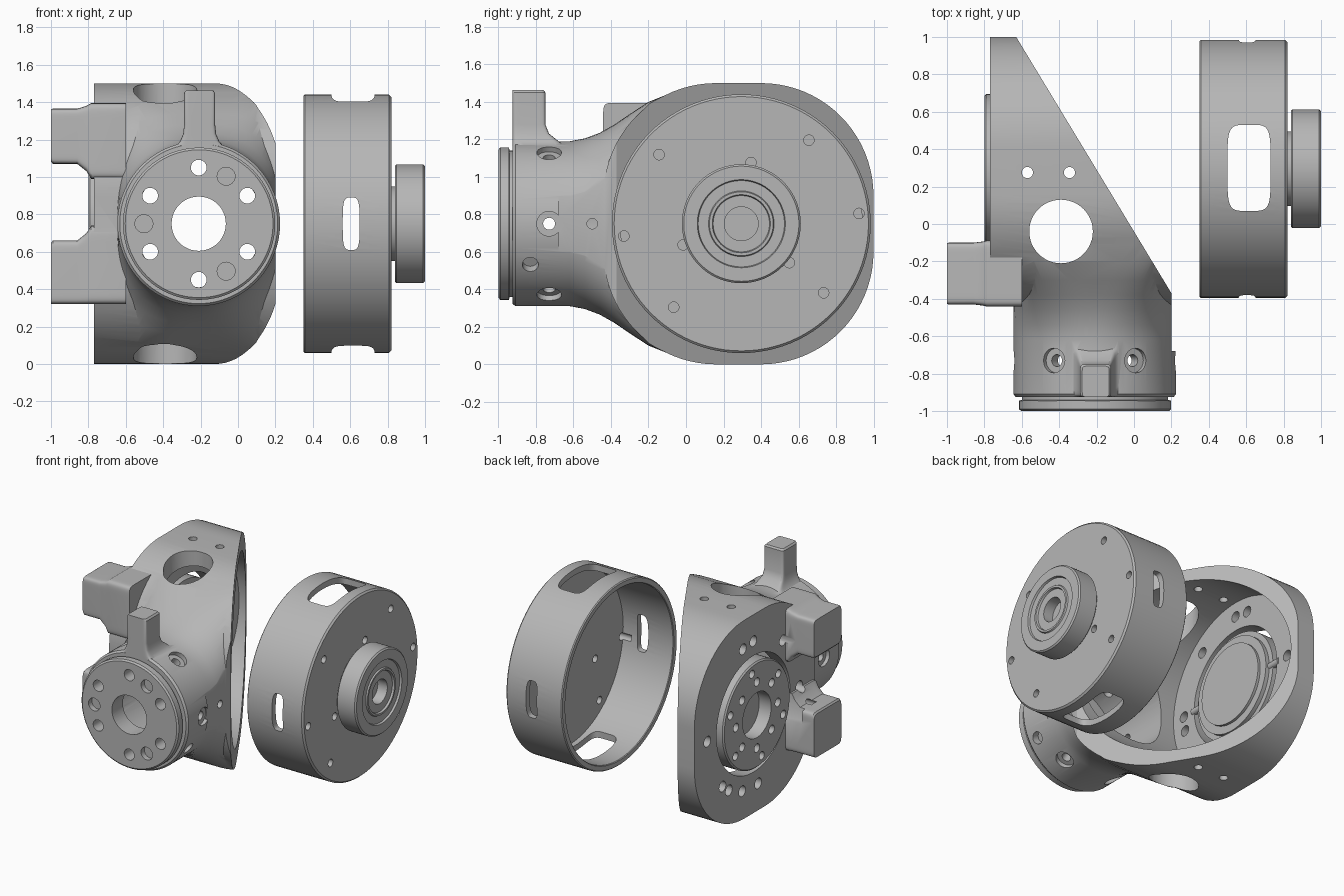
import bpy, bmesh, math
from math import cos, sin, pi, radians
from mathutils import Vector

if "Cube" in bpy.data.objects:
    bpy.data.objects.remove(bpy.data.objects["Cube"])

metal = bpy.data.materials.new("plain grey metal")
metal.use_nodes = True
GREY = (0.47, 0.47, 0.47, 1)
metal.diffuse_color = GREY
metal.node_tree.nodes["Principled BSDF"].inputs["Base Color"].default_value = GREY

CY, CZ = 0.295, 0.75      # drum axis (runs along x)
NX = -0.21                # neck axis (runs along y)


def place(axis, t, u, v):
    return Vector({"x": (t, u, v), "y": (u, t, v), "z": (u, v, t)}[axis])


def finish(name, bm):
    bmesh.ops.remove_doubles(bm, verts=bm.verts, dist=1e-5)
    bmesh.ops.recalc_face_normals(bm, faces=bm.faces)
    mesh = bpy.data.meshes.new(name)
    bm.to_mesh(mesh)
    bm.free()
    ob = bpy.data.objects.new(name, mesh)
    bpy.context.collection.objects.link(ob)
    return ob


def skin(name, rings):
    """Closed solid through a list of matching rings."""
    bm = bmesh.new()
    rows = [[bm.verts.new(p) for p in ring] for ring in rings]
    n = len(rows[0])
    for a, b in zip(rows, rows[1:]):
        for i in range(n):
            bm.faces.new((a[i], a[(i + 1) % n], b[(i + 1) % n], b[i]))
    bm.faces.new(rows[0])
    bm.faces.new(rows[-1])
    return finish(name, bm)


def prism(name, axis, pts, a, b):
    return skin(name, [[place(axis, t, u, v) for u, v in pts] for t in (a, b)])


def loft(name, axis, rows, seg=64):
    """Rows of (position, centre u, centre v, half u, half v, squareness)."""
    def power(c, n):
        return math.copysign(abs(c) ** (2 / n), c)
    rings = []
    for t, cu, cv, hu, hv, n in rows:
        angles = [2 * pi * (i + 0.5) / seg for i in range(seg)]
        rings.append([place(axis, t, cu + hu * power(cos(a), n),
                            cv + hv * power(sin(a), n)) for a in angles])
    return skin(name, rings)


def lathe(name, axis, cu, cv, profile, steps=96):
    """Spin (position, radius) points that start and end on the axis."""
    bm = bmesh.new()
    vs = [bm.verts.new(place(axis, t, cu + r, cv)) for t, r in profile]
    es = [bm.edges.new(e) for e in zip(vs, vs[1:])]
    bmesh.ops.spin(bm, geom=vs + es, cent=place(axis, 0, cu, cv),
                   axis=place(axis, 1, 0, 0), angle=2 * pi, steps=steps)
    return finish(name, bm)


def rod(p, q, r, seg=24):
    p, q = Vector(p), Vector(q)
    rot = (q - p).to_track_quat("Z", "Y")
    ring = [rot @ Vector((r * cos(2 * pi * i / seg), r * sin(2 * pi * i / seg), 0))
            for i in range(seg)]
    return skin("rod", [[c + v for v in ring] for c in (p, q)])


def combine(ob, tools, operation="DIFFERENCE"):
    bpy.context.view_layer.objects.active = ob
    for tool in tools:
        mod = ob.modifiers.new("cut", "BOOLEAN")
        mod.operation, mod.solver, mod.object = operation, "EXACT", tool
        bpy.ops.object.modifier_apply(modifier=mod.name)
        bpy.data.objects.remove(tool)


def around_drum(angle, radius):
    a = radians(angle)
    return CY + radius * cos(a), CZ + radius * sin(a)


def holes_x(angles, radius, size, a, b):
    return [rod((a, *around_drum(d, radius)), (b, *around_drum(d, radius)), size, 20)
            for d in angles]


# Housing shell: rounded block, flared neck, front flange, tab and feet
R = 0.6
outline = []
for k, (cy, cz) in enumerate([(0.4, 0.9), (0.16, 0.9), (0.16, 0.6), (0.4, 0.6)]):
    outline += [(cy + R * cos(a), cz + R * sin(a))
                for a in [pi / 2 * (k + i / 20) for i in range(21)]]
housing = prism("housing", "x", outline, -0.77, 0.3)

neck = loft("neck", "y", [(y, NX, CZ, w, h, n) for y, w, h, n in [
    (-0.925, .422, .427, 2), (-0.91, .435, .44, 2), (-0.62, .435, .44, 2),
    (-0.54, .435, .455, 2.15), (-0.46, .435, .485, 2.5), (-0.38, .435, .53, 3),
    (-0.3, .435, .585, 4), (-0.2, .435, .65, 6), (-0.1, .435, .69, 8)]], 96)
tab = loft("tab", "z", [(z, NX + .005, (back - .925) / 2, w, (back + .925) / 2, 10)
                        for z, w, back in [
    (1.0, .16, -.58), (1.15, .14, -.63), (1.19, .105, -.68), (1.23, .088, -.73),
    (1.28, .083, -.75), (1.45, .083, -.75), (1.462, .072, -.76)]])
feet = []
for low, high, low_in, high_in in [(1.07, 1.365, .08, .03), (.32, .66, .0, .08)]:
    rows = []
    for x, k in [(-.6, 1), (-.785, 1), (-.81, .5), (-.86, 0), (-.99, 0), (-1, -.15)]:
        a, b = low - low_in * k, high + high_in * k
        rows.append((x, -.265, (a + b) / 2, .165 + .012 * k, (b - a) / 2, 12))
    feet.append(loft("foot", "x", rows))
flange = lathe("flange", "y", NX + .002, CZ, [
    (-1, 0), (-1, .395), (-.99, .407), (-.945, .407), (-.94, .39), (-.91, .39),
    (-.89, 0)])
combine(housing, [neck, tab, *feet, flange], "UNION")

# Slanted mouth, drum cavity, hollow neck and large openings
cutters = [
    prism("slant", "z", [(.2, -.68), (.2, -.37), (-.751, 1.2), (1, 1.2), (1, -.68)], -1, 3),
    rod((-.66, CY, CZ), (.7, CY, CZ), .66, 96),
    rod((-.9, CY, CZ), (-.6, CY, CZ), .44, 96),
    rod((NX, -.87, CZ), (NX, -.15, CZ), .34, 64),
    rod((NX, -1.1, CZ), (NX, -.8, CZ), .145, 48),
    rod((-.39, -.04, -.1), (-.39, -.04, 1.6), .17, 48),
    rod((.1, -.5, CZ), (.3, -.5, CZ), .028),
]
cutters += [rod((x, .275, -.1), (x, .275, 1.6), .03) for x in (-.57, -.345)]


def neck_point(angle, radius, y):
    a = radians(angle)
    return NX + radius * cos(a), y, CZ + radius * sin(a)


# Bolt holes in the flange, countersunk radial holes in the neck
for d in range(30, 390, 60):
    cutters.append(rod(neck_point(d, .3, -1.1), neck_point(d, .3, -.8), .042))
for d in (60, 180, 300):
    cutters.append(rod(neck_point(d, .293, -1.1), neck_point(d, .293, -.96), .048))
for d in range(0, 360, 60):
    cutters.append(rod(neck_point(d, .3, -.73), neck_point(d, .6, -.73), .032))
    cutters.append(rod(neck_point(d, .405, -.73), neck_point(d, .6, -.73), .066))
cutters.append(rod(neck_point(-30, .38, -.83), neck_point(-30, .6, -.83), .043))
cutters += holes_x([90, 77, 130, 180, 192, 0, -48, -58, -76, -96], .55, .04, -.9, -.6)
combine(housing, cutters)

# Rotating disc in the housing base, held by a slim bridge
base_disc = lathe("base_disc", "x", CY, CZ, [
    (-.61, 0), (-.61, .3), (-.63, .3), (-.63, .36), (-.66, .36), (-.66, .4),
    (-.79, .4), (-.8, .39), (-.8, .17), (-.7, .17), (-.7, 0)])
combine(base_disc, holes_x(range(0, 360, 45), .25, .032, -.9, -.72)
        + holes_x([20, 80, 140, 200, 260, 320], .335, .03, -.9, -.72))
base_bridge = rod((-.67, CY - .46, CZ), (-.67, CY + .46, CZ), .025)
base_bridge.name = "base_bridge"

# Open drum cover with windows, slots and screw holes
cover = lathe("drum_cover", "x", CY, CZ, [
    (.77, 0), (.77, .645), (.355, .645), (.35, .65), (.35, .683), (.357, .69),
    (.808, .69), (.82, .678), (.82, 0)])
combine(cover, [
    loft("window", "z", [(z, .615, .3, .115, .23, 5) for z in (-.2, 1.7)]),
    loft("slot", "y", [(y, .605, CZ, .045, .14, 4) for y in (-.7, 1.3)]),
] + holes_x([140, 51, -40, 231], .573, .028, .7, .9)
  + holes_x([5, 186], .63, .028, .7, .9)
  + holes_x([81, -39, 200], .33, .028, .7, .9))

# Bearing hub on the cover
hub = lathe("bearing_hub", "x", CY, CZ, [
    (.8, 0), (.8, .2), (.84, .2), (.84, .31), (.847, .317), (.99, .317), (1, .307),
    (1, .235), (.985, .23), (.985, .175), (.995, .17), (.995, .155), (.98, .15),
    (.98, .09), (.9, .09), (.9, 0)])

# Shared material and shading
for ob in (housing, base_disc, base_bridge, cover, hub):
    ob.data.materials.clear()
    ob.data.materials.append(metal)
    for f in ob.data.polygons:
        f.material_index = 0
    bpy.ops.object.select_all(action="DESELECT")
    ob.select_set(True)
    bpy.context.view_layer.objects.active = ob
    bpy.ops.object.shade_smooth_by_angle(angle=radians(30))
